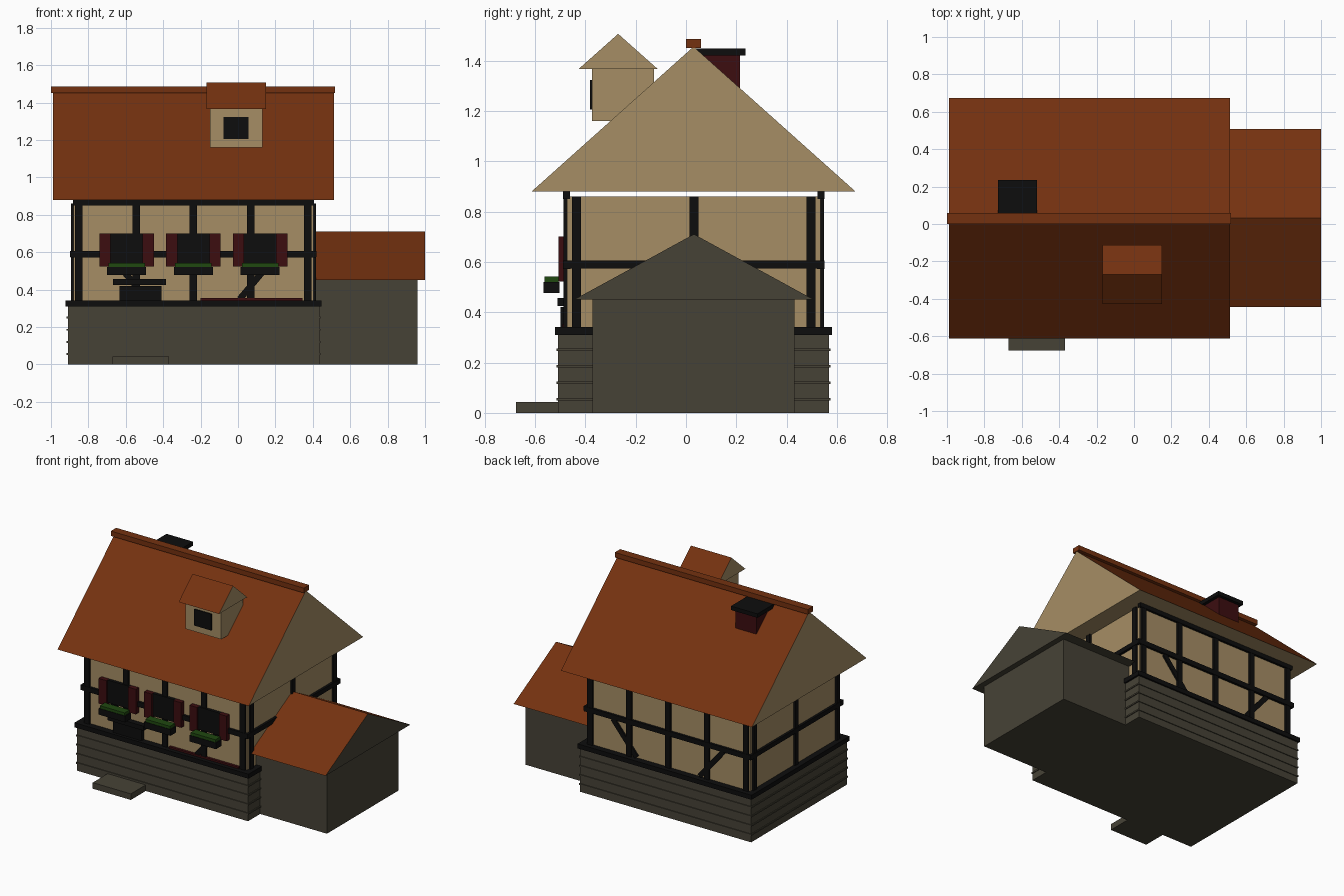
import bpy, bmesh, math
from mathutils import Matrix, Vector

if "Cube" in bpy.data.objects:
    bpy.data.objects.remove(bpy.data.objects["Cube"], do_unlink=True)


def material(name, r, g, b):
    m = bpy.data.materials.new(name)
    m.use_nodes = True
    m.diffuse_color = (r, g, b, 1)
    m.node_tree.nodes["Principled BSDF"].inputs["Base Color"].default_value = (r, g, b, 1)
    return m


PLASTER = material("cream_plaster", 0.38, 0.27, 0.13)
TILE = material("orange_tile", 0.175, 0.031, 0.005)
STONE = material("grey_stone", 0.062, 0.055, 0.037)
TIMBER = material("black_timber", 0.004, 0.004, 0.004)
RED = material("dark_red", 0.045, 0.004, 0.005)
GREEN = material("plant_green", 0.014, 0.065, 0.005)


def finish(name, bm, *mats):
    mesh = bpy.data.meshes.new(name)
    bmesh.ops.recalc_face_normals(bm, faces=bm.faces)
    if len(mats) > 1:  # upward slopes take the second colour
        for f in bm.faces:
            f.normal_update()
            f.material_index = int(f.normal.z > 0.1)
    bm.to_mesh(mesh)
    bm.free()
    for m in mats:
        mesh.materials.append(m)
    ob = bpy.data.objects.new(name, mesh)
    bpy.context.collection.objects.link(ob)
    return ob


def box(name, mat, x, y, z, spin=0.0):
    """Box from ranges, optionally turned about the y axis."""
    size = [b - a for a, b in (x, y, z)]
    mid = [(a + b) / 2 for a, b in (x, y, z)]
    bm = bmesh.new()
    bmesh.ops.create_cube(bm, size=1, matrix=Matrix.Translation(mid)
                          @ Matrix.Rotation(spin, 4, 'Y') @ Matrix.Diagonal((*size, 1)))
    return finish(name, bm, mat)


def gable_roof(name, mat, x, y, z):
    """Solid triangular prism with its ridge along x."""
    bm = bmesh.new()
    ends = [[bm.verts.new((px, py, pz)) for py, pz in
             ((y[0], z[0]), (y[1], z[0]), (sum(y) / 2, z[1]))] for px in x]
    for e in ends:
        bm.faces.new(e)
    for i in range(3):
        j = (i + 1) % 3
        bm.faces.new((ends[0][i], ends[0][j], ends[1][j], ends[1][i]))
    return finish(name, bm, mat, TILE)


# Stone base with raised courses and a doorstep
BX, BY = (-0.91, 0.435), (-0.508, 0.568)


def grow(r, d):
    return (r[0] - d, r[1] + d)


box("stone_base", STONE, BX, BY, (0, 0.31))
for i in range(4):
    z = 0.055 + 0.065 * i
    box(f"stone_course_{i + 1}", STONE, grow(BX, 0.006), grow(BY, 0.006), (z - 0.005, z + 0.005))
box("base_sill", TIMBER, grow(BX, 0.012), grow(BY, 0.012), (0.31, 0.342))
box("doorstep", STONE, (-0.67, -0.37), (-0.675, -0.5), (0, 0.043))

# Plastered upper storey
WX, WY = (-0.88, 0.403), (-0.472, 0.534)
box("plaster_walls", PLASTER, WX, WY, (0.33, 0.86))

# Timber frame on the long walls
T, MX, MY = 0.014, sum(WX) / 2, sum(WY) / 2
for side, (y0, y1) in {"front": (WY[0] - T, WY[0] + 0.01), "back": (WY[1] - 0.01, WY[1] + T)}.items():
    for i in range(5):
        x = MX + (i - 2) * 0.306
        box(f"{side}_post_{i + 1}", TIMBER, (x - 0.02, x + 0.02), (y0, y1), (0.34, 0.86))
    box(f"{side}_rail", TIMBER, grow(WX, 0.015), grow((y0, y1), 0.003), (0.571, 0.606))
    box(f"{side}_top_plate", TIMBER, grow(WX, 0.003), grow((y0, y1), 0.002), (0.85, 0.885))
    for s in (-1, 1):
        x = MX + s * 0.341
        box(f"{side}_brace_{'left' if s > 0 else 'right'}", TIMBER, (x - 0.017, x + 0.017),
            grow((y0, y1), -0.002), (0.315, 0.605), s * math.radians(40))

# Timber frame on the end walls
for side, (x0, x1) in {"right": (WX[0] - T, WX[0] + 0.01), "left": (WX[1] - 0.01, WX[1] + T)}.items():
    for i in range(3):
        y = MY + (i - 1) * 0.466
        box(f"{side}_post_{i + 1}", TIMBER, (x0, x1), (y - 0.018, y + 0.018), (0.34, 0.86))
    box(f"{side}_rail", TIMBER, grow((x0, x1), 0.003), grow(WY, 0.015), (0.573, 0.606))

# Shuttered windows with flower boxes
for i in range(3):
    x = MX + (i - 1) * 0.357
    n = i + 1
    box(f"window_{n}", TIMBER, (x - 0.086, x + 0.086), (-0.494, -0.47), (0.54, 0.70))
    for s in (-1, 1):
        sx = x + s * 0.116
        box(f"shutter_{n}_{'left' if s > 0 else 'right'}", RED, (sx - 0.03, sx + 0.03),
            (-0.506, -0.47), (0.522, 0.70))
    box(f"flower_box_{n}", TIMBER, (x - 0.104, x + 0.104), (-0.566, -0.502), (0.477, 0.521))
    box(f"flowers_{n}", GREEN, (x - 0.097, x + 0.097), (-0.562, -0.506), (0.521, 0.541))

# Door, its canopy and the low trim beside it
box("door", TIMBER, (-0.633, -0.41), (-0.498, -0.47), (0.2, 0.42))
box("door_canopy", TIMBER, (-0.667, -0.385), (-0.511, -0.47), (0.425, 0.457))
box("wall_trim", RED, (-0.2, 0.345), (-0.49, -0.47), (0.335, 0.354))

# Main roof, ridge cap and chimney
gable_roof("main_roof", PLASTER, (-0.99, 0.513), (-0.613, 0.673), (0.88, 1.455))
box("ridge_cap", TILE, (-1.0, 0.518), (0.0, 0.06), (1.45, 1.485))
box("chimney", RED, (-0.705, -0.541), (0.053, 0.215), (1.2, 1.42))
box("chimney_cap", TIMBER, (-0.727, -0.519), (0.03, 0.236), (1.42, 1.448))

# Dormer
box("dormer_walls", PLASTER, (-0.15, 0.13), (-0.374, -0.128), (1.16, 1.366))
gable_roof("dormer_roof", PLASTER, (-0.168, 0.15), (-0.427, -0.112), (1.366, 1.506))
box("dormer_window", TIMBER, (-0.078, 0.056), (-0.382, -0.37), (1.206, 1.322))

# Side annex
box("annex_walls", STONE, (0.4, 0.96), (-0.372, 0.432), (0, 0.455))
gable_roof("annex_roof", STONE, (0.405, 1.0), (-0.445, 0.508), (0.45, 0.71))
